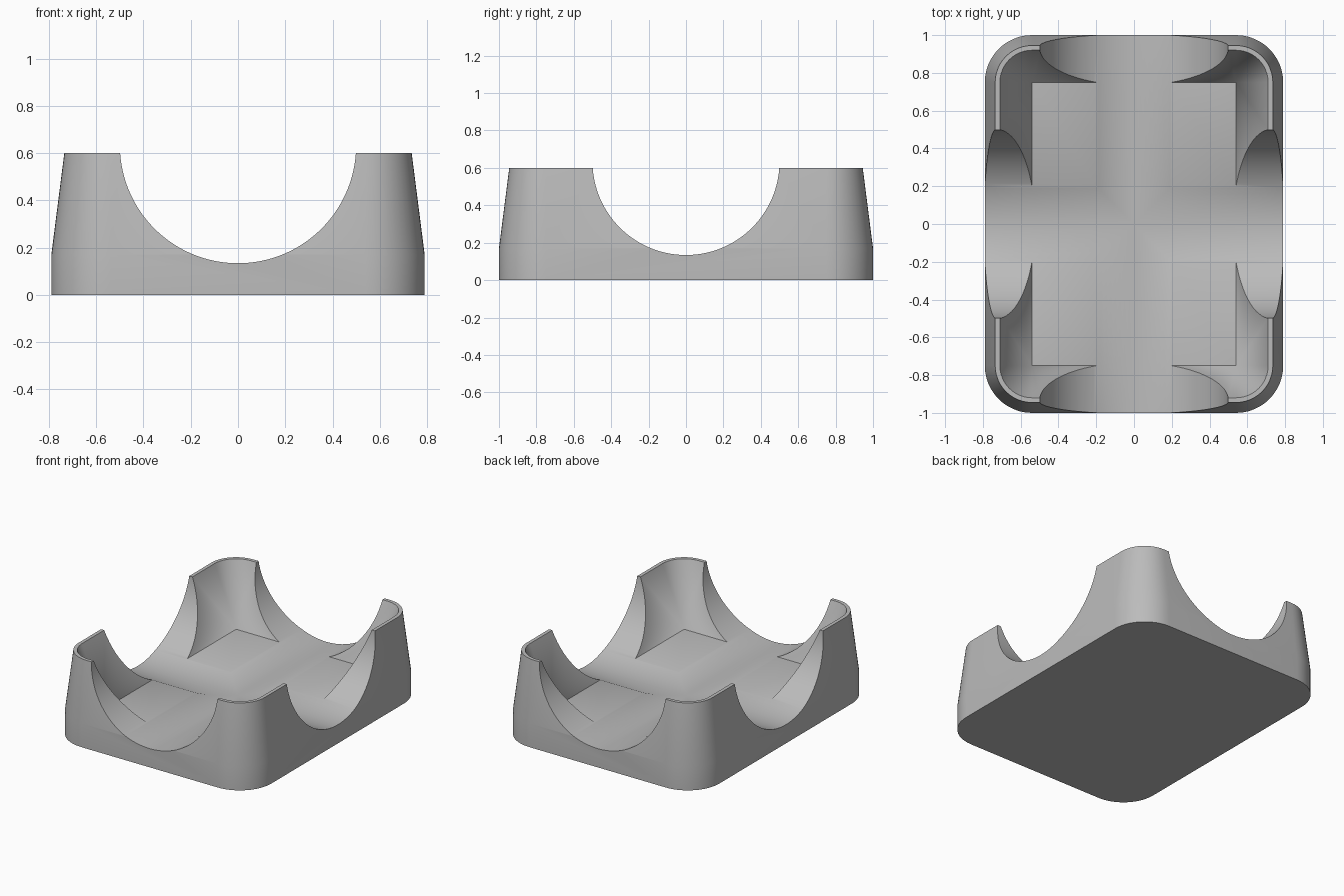
import bpy, bmesh, math

cube = bpy.data.objects.get("Cube")
if cube:
    bpy.data.objects.remove(cube, do_unlink=True)

grey = bpy.data.materials.new("plain_grey")
grey.use_nodes = True
colour = (0.5, 0.5, 0.5, 1)
grey.diffuse_color = colour
grey.node_tree.nodes["Principled BSDF"].inputs["Base Color"].default_value = colour

CORNER_X, CORNER_Y, STEPS = 0.54, 0.75, 12
NOTCH_R, NOTCH_Z = 0.5, 0.634


def rounded_ring(bm, radius, z):
    """Rounded rectangle whose corner centres are shared by every ring."""
    ring = []
    for quarter, (sx, sy) in enumerate([(1, 1), (-1, 1), (-1, -1), (1, -1)]):
        for i in range(STEPS + 1):
            a = math.pi / 2 * (quarter + i / STEPS)
            ring.append(bm.verts.new((sx * CORNER_X + radius * math.cos(a),
                                      sy * CORNER_Y + radius * math.sin(a), z)))
    return ring


# Tray body: outer wall, thin rim, then sloping cavity down to a square floor
bm = bmesh.new()
profile = [(0.25, 0), (0.25, 0.17), (0.195, 0.6), (0.17, 0.6), (0, 0.175)]
rings = [rounded_ring(bm, r, z) for r, z in profile]
for low, high in zip(rings, rings[1:]):
    for i in range(len(low)):
        j = (i + 1) % len(low)
        bm.faces.new((low[i], low[j], high[j], high[i]))
bm.faces.new(rings[0][::-1])
bm.faces.new(rings[-1])
bmesh.ops.remove_doubles(bm, verts=bm.verts, dist=0.0001)
bmesh.ops.recalc_face_normals(bm, faces=bm.faces)
mesh = bpy.data.meshes.new("tray_body")
bm.to_mesh(mesh)
bm.free()
mesh.materials.append(grey)
tray = bpy.data.objects.new("tray_body", mesh)
bpy.context.collection.objects.link(tray)

# Two crossing round channels cut the four rests and the floor grooves
for name, turn in (("channel_front_back", (math.pi / 2, 0, 0)),
                   ("channel_left_right", (0, math.pi / 2, 0))):
    bpy.ops.mesh.primitive_cylinder_add(vertices=128, radius=NOTCH_R, depth=3,
                                        location=(0, 0, NOTCH_Z), rotation=turn)
    cutter = bpy.context.object
    cutter.name = name
    cutter.hide_render = True
    cut = tray.modifiers.new(name, 'BOOLEAN')
    cut.operation = 'DIFFERENCE'
    cut.solver = 'EXACT'
    cut.object = cutter
    bpy.ops.object.select_all(action='DESELECT')
    tray.select_set(True)
    bpy.context.view_layer.objects.active = tray
    bpy.ops.object.modifier_apply(modifier=name)
    bpy.data.objects.remove(cutter, do_unlink=True)

# Smooth curves, crisp rims
bpy.ops.object.shade_smooth_by_angle(angle=math.radians(30))
